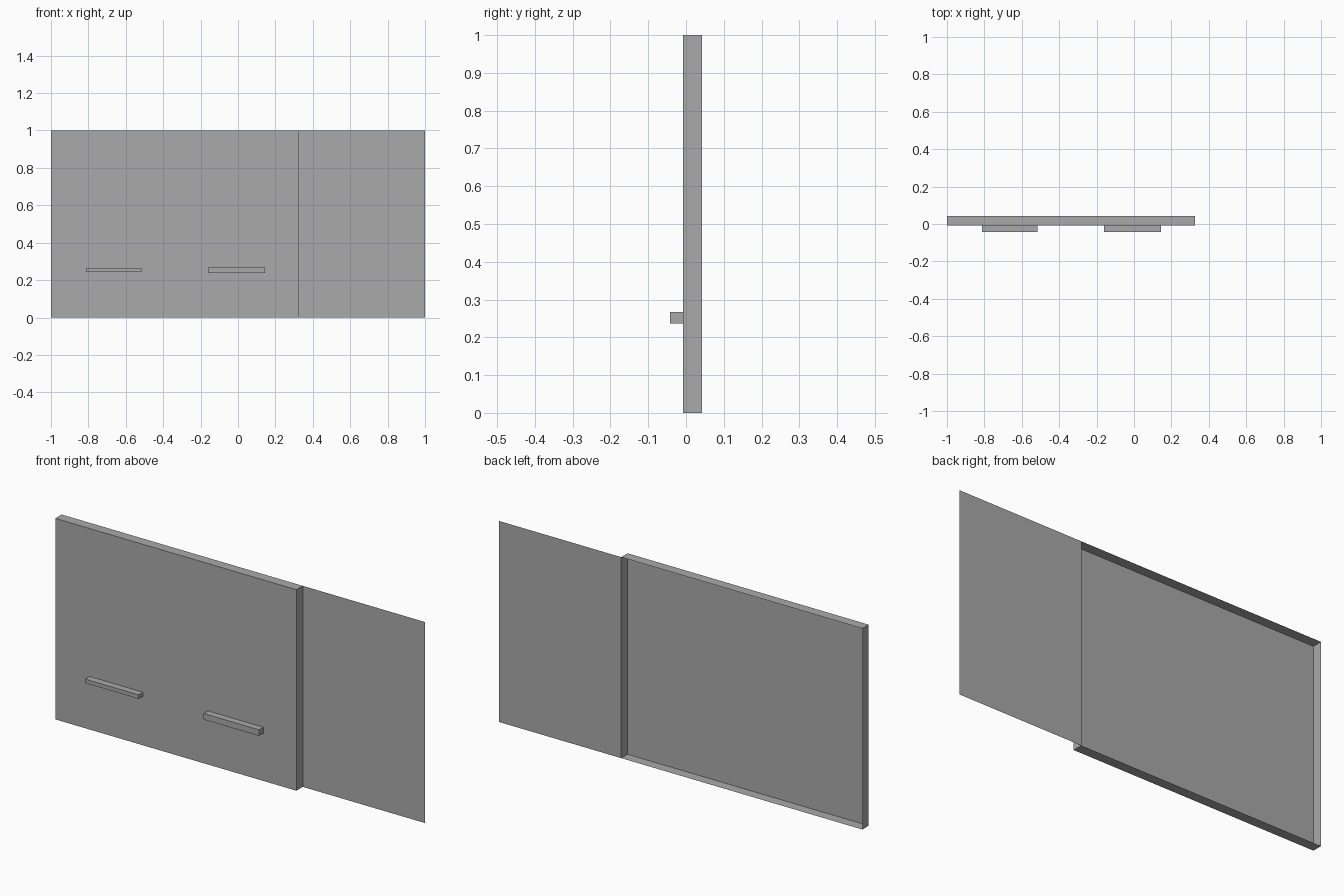
import bpy, bmesh

if "Cube" in bpy.data.objects:
    bpy.data.objects.remove(bpy.data.objects["Cube"])

grey = bpy.data.materials.new("plain grey")
grey.diffuse_color = (0.4, 0.4, 0.4, 1)
grey.use_nodes = True
grey.node_tree.nodes["Principled BSDF"].inputs["Base Color"].default_value = grey.diffuse_color

FRONT, BACK = -0.008, 0.042


def box(name, x, y, z, open_back=False):
    """Box between the given (min, max) ranges, optionally without its rear face."""
    bm = bmesh.new()
    bmesh.ops.create_cube(bm, size=1)
    for v in bm.verts:
        v.co = [r[0] if c < 0 else r[1] for c, r in zip(v.co, (x, y, z))]
    bm.normal_update()
    if open_back:
        rear = [f for f in bm.faces if f.normal.y > 0.9]
        bmesh.ops.delete(bm, geom=rear, context='FACES')
    add_object(name, bm)


def add_object(name, bm):
    mesh = bpy.data.meshes.new(name)
    bm.to_mesh(mesh)
    bm.free()
    mesh.materials.append(grey)
    bpy.context.collection.objects.link(bpy.data.objects.new(name, mesh))


# Shallow front shell, open at the rear
box("front_shell", (-1, 0.327), (FRONT, BACK), (0, 1), open_back=True)

# Flat side panel, level with the rear rim of the shell
bm = bmesh.new()
corners = [(0.327, 0), (1, 0), (1, 1), (0.327, 1)]
bm.faces.new([bm.verts.new((x, BACK, z)) for x, z in corners])
add_object("side_panel", bm)

# Two bars on the front
box("left_bar", (-0.812, -0.517), (-0.042, FRONT), (0.244, 0.264))
box("right_bar", (-0.16, 0.145), (-0.042, FRONT), (0.237, 0.267))
